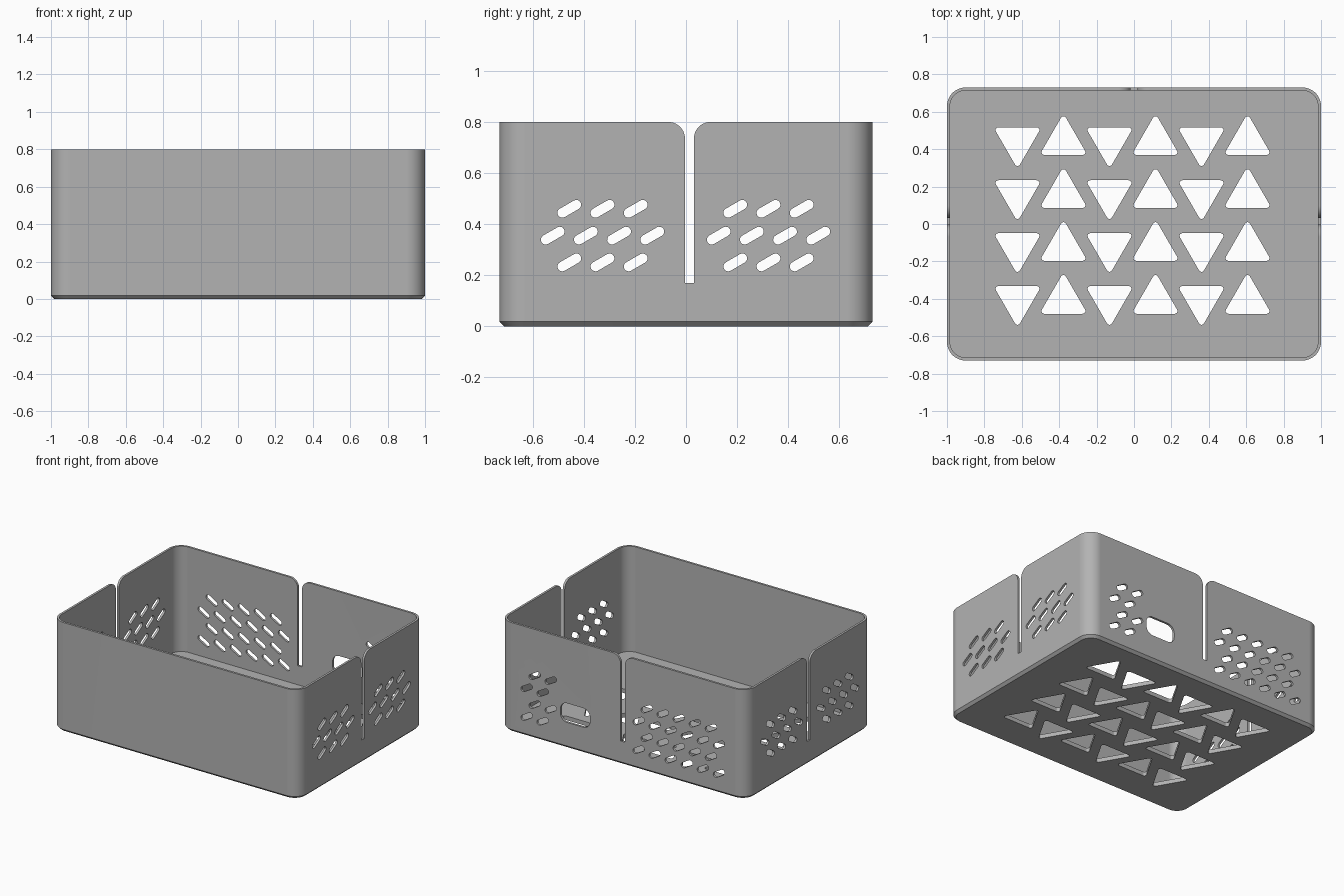
import bpy, bmesh, math
from mathutils import Vector

cube = bpy.data.objects.get("Cube")
if cube:
    bpy.data.objects.remove(cube, do_unlink=True)

HALF_X, HALF_Y, HEIGHT = 1.0, 0.73, 0.8
CORNER, WALL, FLOOR, CHAMFER = 0.1, 0.016, 0.03, 0.018

grey = bpy.data.materials.new("matte grey")
grey.use_nodes = True
grey.diffuse_color = (0.45, 0.45, 0.45, 1)
grey.node_tree.nodes["Principled BSDF"].inputs["Base Color"].default_value = (0.45, 0.45, 0.45, 1)


def rounded(core, r, seg):
    """Outline at distance r around a convex, counter-clockwise core."""
    out, n = [], len(core)
    for i in range(n):
        p, a, b = Vector(core[i]), Vector(core[i - 1]), Vector(core[(i + 1) % n])
        start = math.atan2(p.y - a.y, p.x - a.x) - math.pi / 2
        end = math.atan2(b.y - p.y, b.x - p.x) - math.pi / 2
        sweep = (end - start) % math.tau
        for k in range(seg + 1):
            t = start + sweep * k / seg
            out.append((p.x + r * math.cos(t), p.y + r * math.sin(t)))
    return out


def box_core(x, y, cx=0, cy=0):
    return [(cx - x, cy - y), (cx + x, cy - y), (cx + x, cy + y), (cx - x, cy + y)]


def capsule(cu, cv, tilt):
    du, dv = 0.032 * math.cos(tilt), 0.032 * math.sin(tilt)
    return rounded([(cu - du, cv - dv), (cu + du, cv + dv)], 0.019, 8)


def triangle(cu, cv, up):
    turn = math.pi / 2 if up else -math.pi / 2
    core = [(cu + 0.118 * math.cos(turn + k * math.tau / 3),
             cv + 0.118 * math.sin(turn + k * math.tau / 3)) for k in range(3)]
    return rounded(core, 0.015, 5)


def flared_slit(c, w=0.0175, r=0.065, bottom=0.17):
    """Narrow slit whose upper lips curve outwards to the rim."""
    right = [(w, bottom)]
    for k in range(11):
        t = k / 10 * math.pi / 2
        right.append((w + r - r * math.cos(t), HEIGHT - r + r * math.sin(t)))
    right.append((w + r, HEIGHT + 0.1))
    return [(c + u, v) for u, v in right] + [(c - u, v) for u, v in reversed(right)]


def prism(bm, outline, place, d0, d1):
    a = [bm.verts.new(place(u, v, d0)) for u, v in outline]
    b = [bm.verts.new(place(u, v, d1)) for u, v in outline]
    bm.faces.new(a)
    bm.faces.new(b)
    for i in range(len(a)):
        bm.faces.new((a[i - 1], a[i], b[i], b[i - 1]))


def make_object(bm, name):
    bmesh.ops.recalc_face_normals(bm, faces=bm.faces)
    mesh = bpy.data.meshes.new(name)
    bm.to_mesh(mesh)
    bm.free()
    mesh.materials.append(grey)
    obj = bpy.data.objects.new(name, mesh)
    bpy.context.collection.objects.link(obj)
    return obj


# Open box: rounded loops from the underside, over the rim, to the inner floor
bm = bmesh.new()
core = box_core(HALF_X - CORNER, HALF_Y - CORNER)
loops = []
for inset, z in [(CHAMFER, 0), (0, CHAMFER), (0, HEIGHT), (WALL, HEIGHT), (WALL, FLOOR)]:
    loops.append([bm.verts.new((x, y, z)) for x, y in rounded(core, CORNER - inset, 12)])
for lo, hi in zip(loops, loops[1:]):
    for i in range(len(lo)):
        bm.faces.new((lo[i - 1], lo[i], hi[i], hi[i - 1]))
bm.faces.new(loops[0])
bm.faces.new(loops[-1])
basket = make_object(bm, "storage_basket")

# Cutters, all gathered in one mesh
bm = bmesh.new()
TILT = math.radians(30)
STEP, TOP_ROW, ROW_GAP = 0.13, 0.46, 0.105


def through_sides(u, v, d):
    return (d, u, v)


def through_back(u, v, d):
    return (u, d, v)


def through_floor(u, v, d):
    return (u, v, d)


# Slits in both ends and in the back
prism(bm, flared_slit(0.0135), through_sides, -1.2, 1.2)
prism(bm, flared_slit(0), through_back, 0.62, 0.9)

# Tilted vents in both ends
for centre in (-0.327, 0.323):
    for row, count in enumerate((3, 4, 3)):
        for k in range(count):
            u = centre + (k - (count - 1) / 2) * STEP
            prism(bm, capsule(u, TOP_ROW - row * ROW_GAP, TILT), through_sides, -1.2, 1.2)

# Tilted vents in the back, with fewer on the handle side
for row, count in enumerate((5, 6, 5, 6)):
    z = TOP_ROW - row * ROW_GAP
    offsets = [(k - (count - 1) / 2) * STEP for k in range(count)]
    for x in [-0.453 + o for o in offsets] + [0.453 + o for o in offsets[-2:]]:
        prism(bm, capsule(x, z, -TILT), through_back, 0.62, 0.9)

# Handle opening in the back
prism(bm, rounded(box_core(0.065, 0.015, 0.385, 0.26), 0.055, 8), through_back, 0.62, 0.9)

# Alternating triangles in the floor
for col in range(6):
    for row in range(4):
        prism(bm, triangle(-0.623 + col * 0.246, 0.443 - row * 0.283, col % 2),
              through_floor, -0.1, 0.1)
cutter = make_object(bm, "opening_cutters")
cutter.hide_render = True

# Cut the openings, then smooth the rounded surfaces
bpy.context.view_layer.objects.active = basket
basket.select_set(True)
cut = basket.modifiers.new("openings", 'BOOLEAN')
cut.operation, cut.solver, cut.object = 'DIFFERENCE', 'EXACT', cutter
bpy.ops.object.modifier_apply(modifier=cut.name)
bpy.data.objects.remove(cutter, do_unlink=True)
bpy.ops.object.shade_smooth_by_angle(angle=TILT)
weights = basket.modifiers.new("even_shading", 'WEIGHTED_NORMAL')
weights.keep_sharp = True
